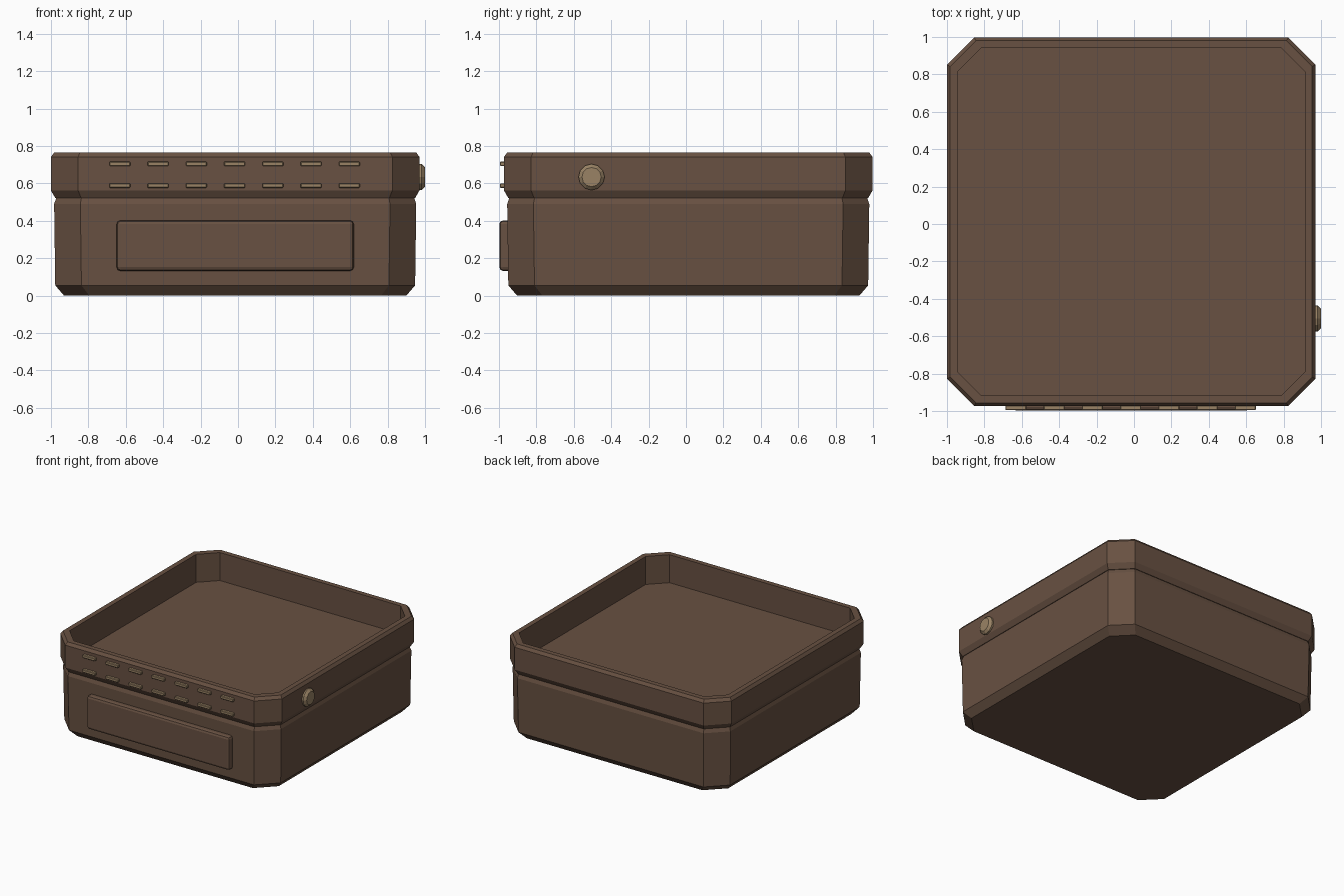
import bpy, bmesh, math
from mathutils import Matrix

old = bpy.data.objects.get("Cube")
if old:
    bpy.data.objects.remove(old, do_unlink=True)

CX, CY = -0.015, 0.012   # centre of the box


def material(name, rgb):
    m = bpy.data.materials.new(name)
    m.use_nodes = True
    m.diffuse_color = (*rgb, 1)
    bsdf = m.node_tree.nodes["Principled BSDF"]
    bsdf.inputs["Base Color"].default_value = (*rgb, 1)
    bsdf.inputs["Roughness"].default_value = 0.8
    return m


brown = material("dark brown", (0.138, 0.082, 0.054))
tan = material("tan", (0.32, 0.225, 0.13))


def finish(name, bm, mat):
    bmesh.ops.recalc_face_normals(bm, faces=bm.faces)
    me = bpy.data.meshes.new(name)
    bm.to_mesh(me)
    bm.free()
    me.materials.append(mat)
    ob = bpy.data.objects.new(name, me)
    bpy.context.collection.objects.link(ob)
    return ob


def octagon(half, cut):
    c = half - cut
    return [(c, -half), (half, -c), (half, c), (c, half),
            (-c, half), (-half, c), (-half, -c), (-c, -half)]


def loft(name, rings, mat):
    """Stack chamfered squares given as (half width, corner cut, z)."""
    bm = bmesh.new()
    loops = [[bm.verts.new((CX + x, CY + y, z)) for x, y in octagon(h, cut)]
             for h, cut, z in rings]
    for a, b in zip(loops, loops[1:]):
        for i in range(8):
            j = (i + 1) % 8
            bm.faces.new((a[i], a[j], b[j], b[i]))
    bm.faces.new(loops[0])
    bm.faces.new(loops[-1])
    return finish(name, bm, mat)


def block(name, centre, size, bevel, mat, segments=1):
    bm = bmesh.new()
    bmesh.ops.create_cube(bm, size=1)
    bmesh.ops.scale(bm, vec=size, verts=bm.verts)
    bmesh.ops.translate(bm, vec=centre, verts=bm.verts)
    bmesh.ops.bevel(bm, geom=bm.edges[:], offset=bevel, segments=segments,
                    profile=0.5, affect='EDGES')
    return finish(name, bm, mat)


# Lower body with chamfered foot and shoulder
loft("lower_body", [(0.915, 0.135, 0.0), (0.962, 0.14, 0.055),
                    (0.968, 0.14, 0.49), (0.957, 0.135, 0.522)], brown)

# Upper tray: outer band, rim and recessed floor
loft("upper_tray", [(0.962, 0.138, 0.522), (0.985, 0.145, 0.562),
                    (0.985, 0.145, 0.742), (0.968, 0.138, 0.765),
                    (0.928, 0.125, 0.765), (0.928, 0.125, 0.54)], brown)

# Raised front panel
block("front_panel", (CX, -0.96, 0.267), (1.268, 0.076, 0.27), 0.02, brown, 2)

# Two rows of vent slats
for row, z in enumerate((0.588, 0.705)):
    for i in range(7):
        block(f"vent_slat_{row}_{i}", (-0.632 + 0.2045 * i, -0.975, z),
              (0.112, 0.04, 0.024), 0.004, tan)

# Side knob with bevelled face
bm = bmesh.new()
bmesh.ops.create_cone(bm, cap_ends=True, segments=12, radius1=0.07,
                      radius2=0.07, depth=0.06)
edge = [e for e in bm.edges if all(v.co.z > 0 for v in e.verts)]
bmesh.ops.bevel(bm, geom=edge, offset=0.018, segments=1, affect='EDGES')
bm.transform(Matrix.Translation((0.97, -0.505, 0.634))
             @ Matrix.Rotation(math.pi / 2, 4, 'Y'))
finish("side_knob", bm, tan)
